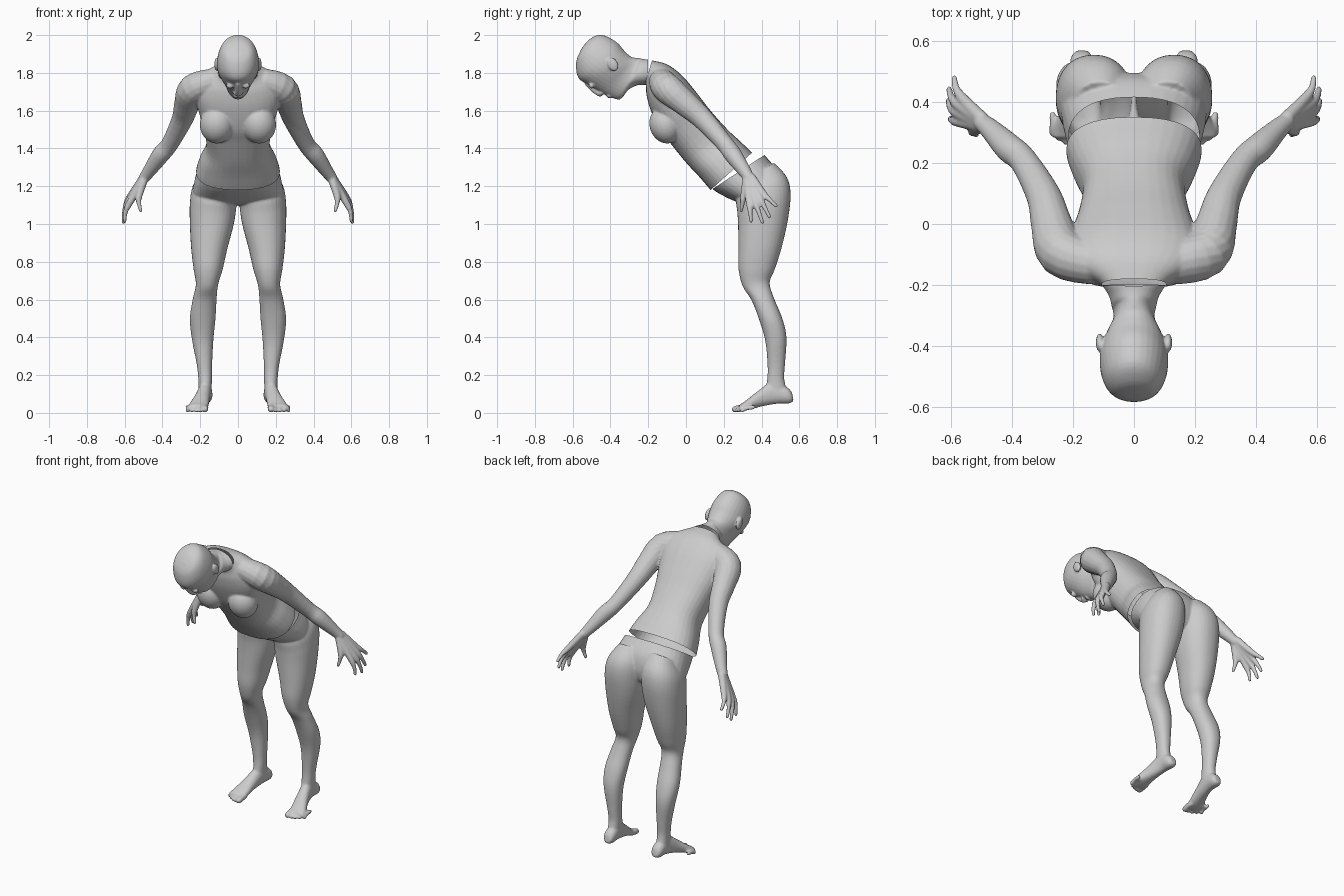
import bpy, bmesh, math
from mathutils import Vector, Matrix

N = 32


def smooth_rows(rows, steps=4):
    """Catmull-Rom interpolation of number tuples."""
    out = []
    for i in range(len(rows) - 1):
        a, b = rows[max(i - 1, 0)], rows[i]
        c, d = rows[i + 1], rows[min(i + 2, len(rows) - 1)]
        for k in range(steps):
            t = k / steps
            out.append([0.5 * (2 * q + (r - p) * t + (2 * p - 5 * q + 4 * r - s) * t * t
                        + (3 * q - p - 3 * r + s) * t ** 3) for p, q, r, s in zip(a, b, c, d)])
    return out + [list(rows[-1])]


def skin(bm, rings):
    loops = [[bm.verts.new(p) for p in r] for r in rings]
    n = len(loops[0])
    for a, b in zip(loops, loops[1:]):
        for i in range(n):
            bm.faces.new((a[i], a[(i + 1) % n], b[(i + 1) % n], b[i]))
    bm.faces.new(loops[0][::-1])
    bm.faces.new(loops[-1])


def loft(bm, rows, side=1, power=2.2):
    """Rows: front y, front z, back y, back z, half width, centre x."""
    def sp(v):
        return math.copysign(abs(v) ** (2 / power), v)
    rings = []
    for fy, fz, by, bz, w, cx in smooth_rows(rows):
        ring = []
        for i in range(N):
            a = 2 * math.pi * i / N
            c, s = sp(math.cos(a)) / 2, sp(math.sin(a))
            ring.append((side * cx + w * s, (fy + by) / 2 + (fy - by) * c, (fz + bz) / 2 + (fz - bz) * c))
        rings.append(ring)
    skin(bm, rings)


def tube(bm, rows, side=1):
    """Rows: x, y, z, radius; rounded ends."""
    rows = smooth_rows(rows)
    pts = [Vector((side * r[0], r[1], r[2])) for r in rows]
    rings = []
    last = len(pts) - 1
    for i, p in enumerate(pts):
        t = (pts[min(i + 1, last)] - pts[max(i - 1, 0)]).normalized()
        u = t.cross(Vector((0.3, 1, 0.2))).normalized()
        v = t.cross(u)
        r = rows[i][3]
        ring = lambda f, o: [p + t * o * r + (u * math.cos(2 * math.pi * k / 16)
                             + v * math.sin(2 * math.pi * k / 16)) * r * f for k in range(16)]
        if i == 0:
            rings += [ring(0.3, -0.9), ring(0.75, -0.6)]
        rings.append(ring(1, 0))
        if i == last:
            rings += [ring(0.75, 0.6), ring(0.3, 0.9)]
    skin(bm, rings)


def ball(bm, loc, size, pitch=0):
    m = Matrix.Translation(loc) @ Matrix.Rotation(pitch, 4, 'X') @ Matrix.Diagonal((*size, 1))
    bmesh.ops.create_uvsphere(bm, u_segments=24, v_segments=16, radius=1, matrix=m)


def finish(name, bm, voxel, passes, cuts):
    """Fuse the overlapping volumes, smooth, then cut open ends."""
    bmesh.ops.recalc_face_normals(bm, faces=bm.faces)
    me = bpy.data.meshes.new(name)
    bm.to_mesh(me)
    bm.free()
    ob = bpy.data.objects.new(name, me)
    bpy.context.collection.objects.link(ob)
    m = ob.modifiers.new("fuse", 'REMESH')
    m.mode, m.voxel_size = 'VOXEL', voxel
    m = ob.modifiers.new("soften", 'SMOOTH')
    m.factor, m.iterations = 0.5, passes
    bpy.context.view_layer.update()
    bm = bmesh.new()
    bm.from_object(ob, bpy.context.evaluated_depsgraph_get())
    ob.modifiers.clear()
    for co, no in cuts:
        co, no = Vector(co), Vector(no).normalized()
        bmesh.ops.bisect_plane(bm, geom=bm.verts[:] + bm.edges[:] + bm.faces[:],
                               dist=1e-5, plane_co=co, plane_no=no)
        gone = [v for v in bm.verts if abs(v.co.x) < 0.3 and (v.co - co).dot(no) > 1e-4]
        bmesh.ops.delete(bm, geom=gone, context='VERTS')
    for f in bm.faces:
        f.smooth = True
    bm.to_mesh(me)
    bm.free()


# Head and neck
bm = bmesh.new()
loft(bm, [(*r, 0) for r in (
    (-.574, 1.885, -.555, 1.925, .025), (-.582, 1.85, -.515, 1.975, .068),
    (-.579, 1.80, -.45, 2.002, .096), (-.563, 1.765, -.37, 1.965, .111),
    (-.527, 1.742, -.325, 1.915, .11), (-.48, 1.712, -.29, 1.885, .094),
    (-.415, 1.678, -.265, 1.88, .074), (-.35, 1.66, -.245, 1.878, .067),
    (-.305, 1.71, -.235, 1.875, .073), (-.255, 1.735, -.215, 1.872, .082),
    (-.195, 1.735, -.19, 1.872, .108), (-.15, 1.735, -.15, 1.872, .12))], power=2)
tube(bm, [(0, -.525, 1.742, .012), (0, -.485, 1.708, .015), (0, -.455, 1.69, .017)])
ball(bm, (0, -.408, 1.677), (.028, .016, .01), -.5)
for s in (1, -1):
    ball(bm, (s * .014, -.45, 1.693), (.012, .012, .012))
    ball(bm, (s * .042, -.5, 1.733), (.02, .014, .016))
    ball(bm, (s * .112, -.388, 1.845), (.013, .027, .038), .5)
finish("head_and_neck", bm, .005, 4, [((0, -.2, 1.8), (0, 1, .03))])

# Torso
bm = bmesh.new()
loft(bm, [(*r, 0) for r in (
    (-.25, 1.77, -.22, 1.875, .09), (-.215, 1.745, -.18, 1.866, .105),
    (-.21, 1.69, -.10, 1.845, .19), (-.19, 1.61, -.02, 1.785, .225),
    (-.14, 1.50, .06, 1.69, .205), (-.085, 1.43, .13, 1.60, .182),
    (0, 1.325, .22, 1.50, .168), (.07, 1.25, .29, 1.435, .2),
    (.13, 1.18, .35, 1.378, .222), (.2, 1.10, .42, 1.32, .23))], power=2.4)
for s in (1, -1):
    ball(bm, (s * .112, -.108, 1.525), (.09, .085, .1), .3)
    # Arms
    tube(bm, [(.13, -.13, 1.755, .07), (.235, -.095, 1.715, .08), (.27, 0, 1.635, .068),
              (.295, .09, 1.555, .057), (.36, .205, 1.425, .046), (.41, .25, 1.365, .047),
              (.47, .31, 1.28, .035), (.5, .335, 1.24, .029)], s)
    # Hands
    fingers = [((.575, .335, 1.11), (.6, .345, 1.015)), ((.58, .365, 1.12), (.607, .405, 1.008)),
               ((.575, .39, 1.14), (.605, .442, 1.038)), ((.56, .41, 1.16), (.588, .478, 1.095)),
               ((.525, .305, 1.145), (.515, .292, 1.07))]
    for i, (k, t) in enumerate(fingers):
        k, t = Vector(k), Vector(t)
        o = (i - 1.5) * .008 if i < 4 else -.014
        mid = k.lerp(t, .5) + Vector((.008 if i < 4 else .004, 0, 0))
        tube(bm, [(.5, .335 + o, 1.24 + o * .6, .023), (*k, .018), (*mid, .0125), (*t, .01)], s)
finish("torso_and_arms", bm, .006, 5,
       [((0, -.18, 1.865), (0, -.115, .035)), ((0, .13, 1.18), (0, .198, -.22))])

# Hips
bm = bmesh.new()
loft(bm, [(*r, 0) for r in (
    (.08, 1.25, .35, 1.43, .2), (.14, 1.185, .415, 1.365, .215),
    (.2, 1.148, .475, 1.29, .232), (.265, 1.118, .495, 1.2, .235),
    (.31, 1.105, .48, 1.13, .18), (.35, 1.1, .45, 1.1, .09))], power=2.4)
for s in (1, -1):
    # Buttocks and legs
    loft(bm, [
        (.29, 1.2, .465, 1.325, .085, .11), (.265, 1.13, .533, 1.25, .119, .122),
        (.272, 1.06, .554, 1.16, .124, .131), (.276, .98, .541, 1.03, .117, .138),
        (.277, .86, .508, .88, .096, .152), (.278, .76, .47, .76, .077, .158),
        (.30, .67, .443, .69, .059, .164), (.345, .60, .465, .61, .063, .176),
        (.385, .50, .51, .50, .068, .187), (.42, .38, .532, .40, .057, .187),
        (.432, .25, .525, .27, .041, .178), (.43, .18, .52, .18, .036, .174),
        (.42, .12, .54, .1, .034, .174)], s)
    # Feet
    loft(bm, [
        (.562, .105, .57, .062, .02, .17), (.535, .135, .545, .05, .036, .172),
        (.45, .16, .48, .048, .036, .175), (.38, .115, .40, .034, .041, .19),
        (.31, .06, .325, .014, .053, .21), (.28, .042, .285, .008, .052, .217)], s)
    # Toes
    for i in range(5):
        x, y, r = .172 + .023 * i, .258 + .0025 * i * i, .018 if i == 0 else .0115
        tube(bm, [(x + .002, y + .06, .03, r), (x + .002, y + .02, .024, r), (x + .004, y, r + .001, r)], s)
finish("hips_and_legs", bm, .0065, 5, [((0, .14, 1.185), (0, -.18, .275))])
